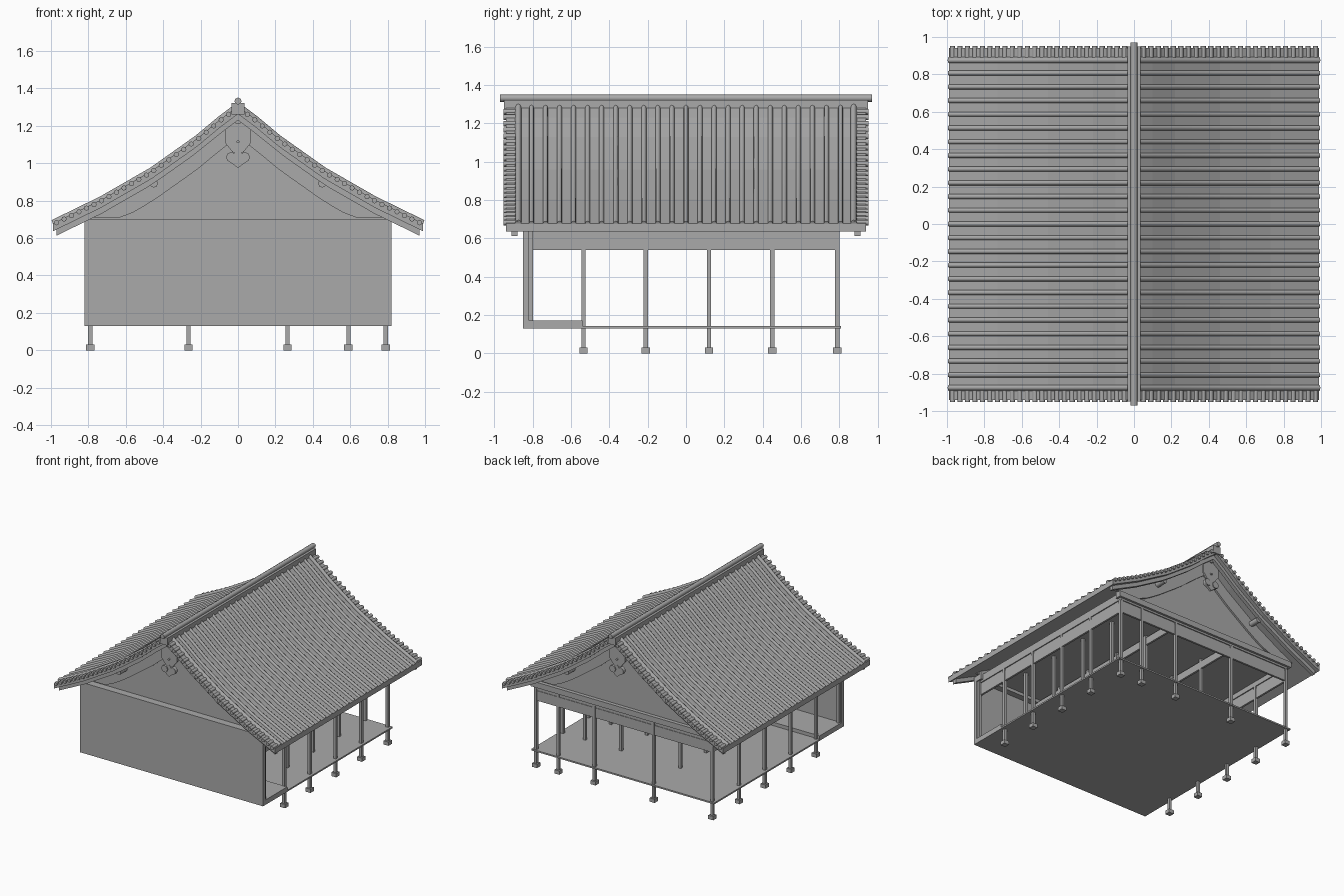
import bpy
import math
from mathutils import Vector

cube = bpy.data.objects.get("Cube")
if cube:
    bpy.data.objects.remove(cube, do_unlink=True)

grey = bpy.data.materials.new("plain_grey")
grey.use_nodes = True
COLOUR = (0.4, 0.4, 0.4, 1)
grey.diffuse_color = COLOUR
grey.node_tree.nodes["Principled BSDF"].inputs["Base Color"].default_value = COLOUR


def add(name, data):
    obj = bpy.data.objects.new(name, data)
    data.materials.append(grey)
    bpy.context.collection.objects.link(obj)
    return obj


def mesh(name, verts, faces):
    me = bpy.data.meshes.new(name)
    me.from_pydata(verts, [], faces)
    return add(name, me)


def box(name, x0, x1, y0, y1, z0, z1):
    verts = [(x, y, z) for x in (x0, x1) for y in (y0, y1) for z in (z0, z1)]
    faces = [(0, 1, 3, 2), (4, 6, 7, 5), (0, 4, 5, 1),
             (2, 3, 7, 6), (0, 2, 6, 4), (1, 5, 7, 3)]
    return mesh(name, verts, faces)


def strip(name, upper, lower, y0, y1):
    """Board between two profiles in the xz plane, extruded along y."""
    n = len(upper)
    verts = []
    for y in (y0, y1):
        verts += [(x, y, z) for x, z in upper] + [(x, y, z) for x, z in lower]
    faces = []
    for i in range(n - 1):
        a, b, c, d = i, i + 1, n + i + 1, n + i
        o = 2 * n
        faces += [(d, c, b, a), (a + o, b + o, c + o, d + o),
                  (a, b, b + o, a + o), (d, d + o, c + o, c)]
    for i in (0, n - 1):
        faces.append((i, i + 2 * n, i + 3 * n, i + n))
    return mesh(name, verts, faces)


def tubes(name, paths, radius):
    """Round bars, all in one curve object."""
    cu = bpy.data.curves.new(name, "CURVE")
    cu.dimensions = "3D"
    cu.bevel_depth = radius
    cu.bevel_resolution = 2
    cu.use_fill_caps = True
    for path in paths:
        sp = cu.splines.new("POLY")
        sp.points.add(len(path) - 1)
        for p, co in zip(sp.points, path):
            p.co = (*co, 1)
    return add(name, cu)


# Roof curve, from ridge to eave
SLOPE = [(0, 1.305), (0.1, 1.23), (0.22, 1.13), (0.46, 0.96), (0.73, 0.805), (0.99, 0.678)]


def roof_z(x):
    x = abs(x)
    for (xa, za), (xb, zb) in zip(SLOPE, SLOPE[1:]):
        if x <= xb:
            return za + (zb - za) * (x - xa) / (xb - xa)
    return SLOPE[-1][1]


def across(half, depth, steps=24):
    """Profile from -half to half lying depth below the roof surface."""
    xs = [half * (2 * i / steps - 1) for i in range(steps + 1)]
    return [(x, roof_z(x) - depth) for x in xs]


full = [(-x, z) for x, z in SLOPE[:0:-1]] + SLOPE
strip("roof_slab", full, [(x, z - 0.042) for x, z in full], -0.94, 0.94)

# Long tile rows and short verge tiles
rows, verge = [], []
for s in (-1, 1):
    for i in range(25):
        y = -0.88 + i * 0.88 / 12
        rows.append([(s * x, y, z) for x, z in SLOPE])
    for i in range(24):
        x = 0.05 + i * 0.04
        z = roof_z(x) - 0.006
        for e in (-1, 1):
            verge.append([(s * x, e * 0.88, z), (s * x, e * 0.952, z)])
tubes("tile_rows", rows, 0.013)
tubes("verge_tiles", verge, 0.014)
tubes("verge_rolls", [[(s * x, e * 0.875, z + 0.004) for x, z in SLOPE]
                      for s in (-1, 1) for e in (-1, 1)], 0.015)

# Ridge
box("ridge_base", -0.034, 0.034, -0.95, 0.95, 1.26, 1.322)
tubes("ridge_roll", [[(0, -0.97, 1.332), (0, 0.97, 1.332)]], 0.019)

# Gables
for s, side in ((-1, "front"), (1, "back")):
    def y_pair(a, b):
        return sorted((s * a, s * b))

    top = across(0.82, 0.035)
    strip(side + "_gable_panel", top, [(x, 0.69) for x, z in top], *y_pair(0.77, 0.79))
    wide = across(0.84, 0.035)
    low = [(x, max(roof_z(x) - 0.165, min(0.71, roof_z(x) - 0.05))) for x, z in wide]
    strip(side + "_gable_board", wide, low, *y_pair(0.79, 0.805))
    edge = across(0.97, 0.035)
    strip(side + "_bargeboard", edge, [(x, z - 0.04) for x, z in edge], *y_pair(0.88, 0.91))
    tubes(side + "_purlins", [[(x, s * 0.76, roof_z(x) - 0.075), (x, s * 0.89, roof_z(x) - 0.075)]
                              for x in (-0.45, 0, 0.45)], 0.022)
    # Hanging ornament: tapered neck, two scrolls and a pointed tip
    outline = [(-0.07, 1.11), (-0.03, 1.06), (0, 1.05), (0.03, 1.06), (0.07, 1.11)]
    strip(side + "_ornament_neck", [(x, roof_z(x) - 0.06) for x, z in outline],
          outline, *y_pair(0.865, 0.88))
    strip(side + "_ornament_tip", [(-0.06, 1.025), (0, 1.07), (0.06, 1.025)],
          [(-0.055, 1.015), (0, 0.975), (0.055, 1.015)], *y_pair(0.865, 0.885))
    tubes(side + "_ornament_scrolls", [[(x, s * 0.862, 1.032), (x, s * 0.892, 1.032)]
                                       for x in (-0.036, 0.036)], 0.028)
    tubes(side + "_ornament_stud", [[(0, s * 0.87, 1.115), (0, s * 0.89, 1.115)]], 0.008)

# Front wall, raised front floor and main floor
box("front_wall", -0.82, 0.82, -0.85, -0.82, 0.13, 0.7)
box("front_ledge", -0.82, 0.82, -0.82, -0.77, 0.655, 0.7)
for s, side in ((-1, "right"), (1, "left")):
    x0, x1 = sorted((s * 0.79, s * 0.81))
    box(side + "_wall_post", x0, x1, -0.82, -0.8, 0.17, 0.66)
box("front_floor", -0.82, 0.82, -0.85, -0.54, 0.13, 0.17)
box("main_floor", -0.82, 0.82, -0.54, 0.81, 0.13, 0.142)
box("ceiling", -0.8, 0.8, -0.82, 0.79, 0.68, 0.69)

# Outer posts on stone blocks, inner posts on the floor
YS = (-0.535, -0.21, 0.12, 0.45, 0.79)
XS = (-0.265, 0.265, 0.59)
outer = [(x, y) for x in (-0.79, 0.79) for y in YS] + [(x, 0.79) for x in XS]
for x, y in outer:
    box("outer_post", x - 0.011, x + 0.011, y - 0.011, y + 0.011, 0.03, 0.69)
    box("post_stone", x - 0.022, x + 0.022, y - 0.022, y + 0.022, 0, 0.03)
for x in XS:
    for y in YS[:-1]:
        box("inner_post", x - 0.011, x + 0.011, y - 0.011, y + 0.011, 0.14, 0.69)

# Tie beams: lower rail, upper rail and recessed filler
for z0, z1, t, part in ((0.54, 0.62, 0.008, "lower"), (0.64, 0.7, 0.012, "upper"),
                        (0.61, 0.65, 0.004, "filler")):
    for x, side in ((-0.79, "right"), (0.79, "left")):
        box(f"{side}_{part}_beam", x - t, x + t, -0.83, 0.8, z0, z1)
    box(f"back_{part}_beam", -0.8, 0.8, 0.79 - t, 0.79 + t, z0, z1)
box("back_ledge", -0.82, 0.82, 0.77, 0.82, 0.655, 0.7)
for x in XS[:2]:
    box("inner_beam", x - 0.008, x + 0.008, -0.82, 0.79, 0.6, 0.66)
